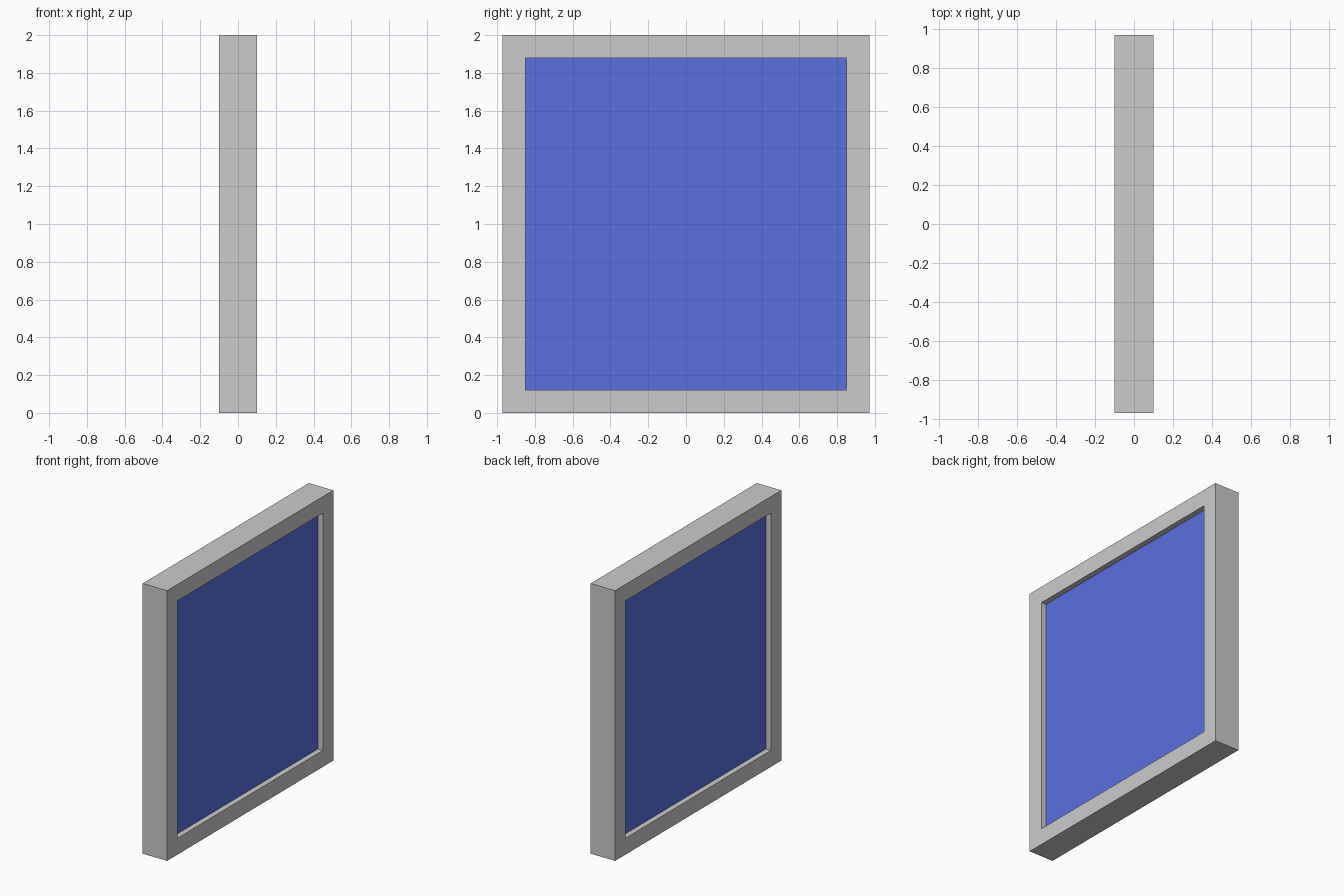
import bpy
import bmesh

if "Cube" in bpy.data.objects:
    bpy.data.objects.remove(bpy.data.objects["Cube"])

W, H, D = 0.972, 2.0, 0.1      # half width, height, half depth
BORDER = 0.122                 # visible frame width
PANEL_D = 0.06                 # half depth of the recessed panel


def make_object(name, bm):
    bmesh.ops.recalc_face_normals(bm, faces=bm.faces)
    mesh = bpy.data.meshes.new(name)
    bm.to_mesh(mesh)
    bm.free()
    obj = bpy.data.objects.new(name, mesh)
    bpy.context.collection.objects.link(obj)
    return obj


def rectangle(bm, x, inset):
    y, z0, z1 = W - inset, inset, H - inset
    return [bm.verts.new((x, *p)) for p in ((-y, z0), (y, z0), (y, z1), (-y, z1))]


def bridge(bm, a, b):
    for i in range(4):
        j = (i + 1) % 4
        bm.faces.new((a[i], a[j], b[j], b[i]))


# Frame: square section swept round the four sides
bm = bmesh.new()
loops = [rectangle(bm, x, inset) for x, inset in
         ((-D, 0), (D, 0), (D, BORDER), (-D, BORDER))]
for k in range(4):
    bridge(bm, loops[k], loops[(k + 1) % 4])
make_object("frame", bm)

# Panel: slab filling the opening, recessed on both sides
bm = bmesh.new()
back, front = rectangle(bm, -PANEL_D, BORDER), rectangle(bm, PANEL_D, BORDER)
bridge(bm, back, front)
bm.faces.new(back)
bm.faces.new(front)
panel = make_object("panel", bm)

blue = bpy.data.materials.new("blue")
blue.diffuse_color = (0.10, 0.16, 0.73, 1)
blue.use_nodes = True
blue.node_tree.nodes["Principled BSDF"].inputs["Base Color"].default_value = blue.diffuse_color
panel.data.materials.append(blue)
